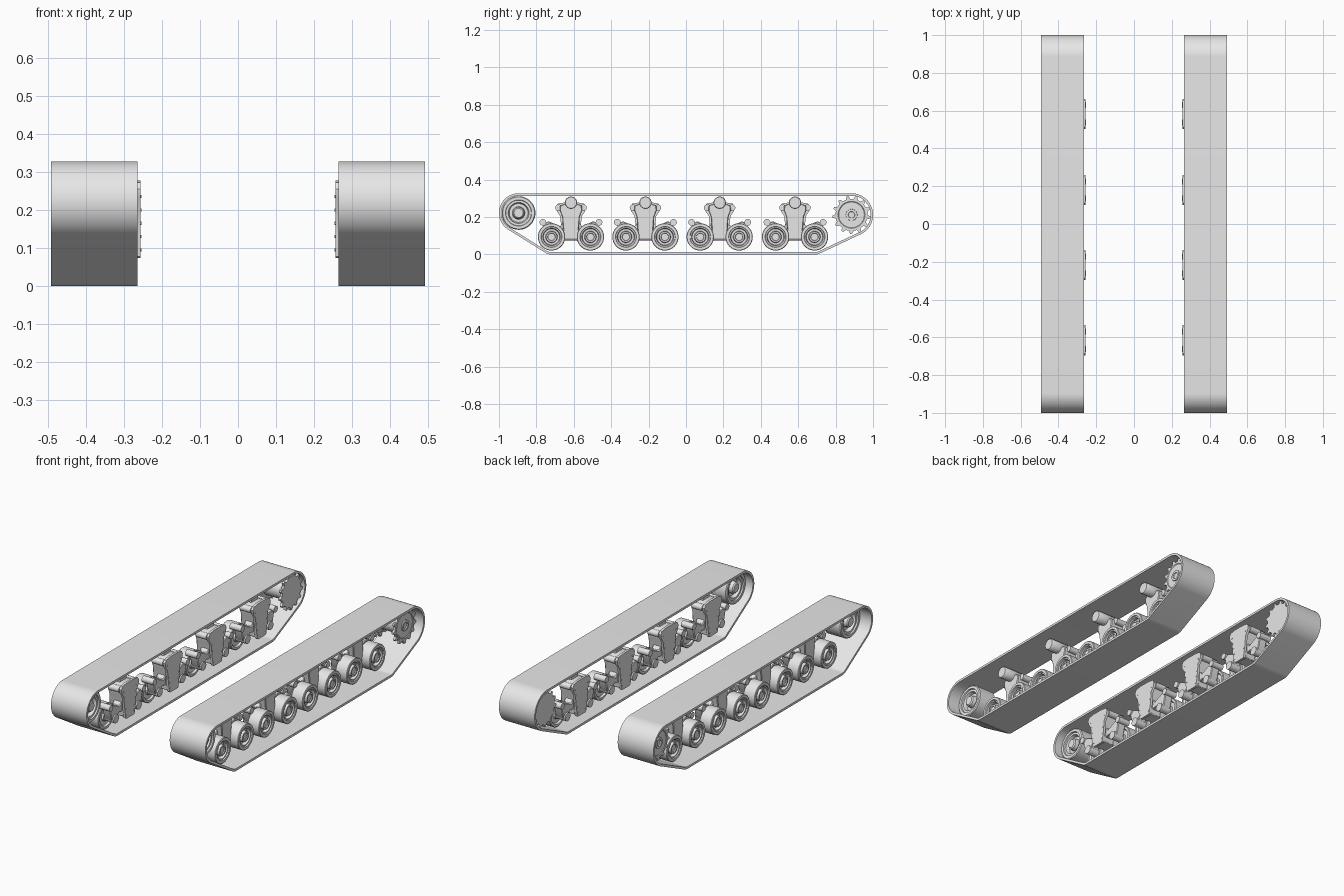
import bpy
import bmesh
from math import sin, cos, pi, tau
from mathutils import Matrix, Vector

cube = bpy.data.objects.get("Cube")
if cube:
    bpy.data.objects.remove(cube)

grey = bpy.data.materials.new("plain grey")
grey.use_nodes = True
grey.diffuse_color = (0.8, 0.8, 0.8, 1)
grey.node_tree.nodes["Principled BSDF"].inputs["Base Color"].default_value = (0.8, 0.8, 0.8, 1)


def finish(name, bm, bevel=0):
    """Turn a bmesh of the +x side into an object mirrored to the other side."""
    bmesh.ops.remove_doubles(bm, verts=bm.verts, dist=0.0001)
    bmesh.ops.recalc_face_normals(bm, faces=bm.faces)
    mesh = bpy.data.meshes.new(name)
    bm.to_mesh(mesh)
    bm.free()
    mesh.materials.append(grey)
    obj = bpy.data.objects.new(name, mesh)
    bpy.context.collection.objects.link(obj)
    if bevel:
        mod = obj.modifiers.new("Bevel", "BEVEL")
        mod.width, mod.segments = bevel, 1
    obj.modifiers.new("Mirror", "MIRROR").use_mirror_merge = False
    bpy.ops.object.select_all(action="DESELECT")
    bpy.context.view_layer.objects.active = obj
    obj.select_set(True)
    bpy.ops.object.shade_smooth_by_angle(angle=0.6)
    return obj


def lathe(bm, profile, y, z, steps=40):
    """Spin (x, radius) points around an axis parallel to x."""
    verts = [bm.verts.new((x, y, z + r)) for x, r in profile]
    edges = [bm.edges.new(pair) for pair in zip(verts, verts[1:])]
    bmesh.ops.spin(bm, geom=verts + edges, cent=(0, y, z), axis=(1, 0, 0),
                   angle=tau, steps=steps, use_merge=True)


def slab(bm, outline, x0, x1):
    """Extrude a (y, z) outline from x0 to x1."""
    face = bm.faces.new([bm.verts.new((x0, y, z)) for y, z in outline])
    new = bmesh.ops.extrude_face_region(bm, geom=[face])["geom"]
    moved = [v for v in new if isinstance(v, bmesh.types.BMVert)]
    bmesh.ops.translate(bm, verts=moved, vec=(x1 - x0, 0, 0))


def symmetric(half, y):
    """Full outline around y from (half width, z) points listed top to bottom."""
    return [(y + w, z) for w, z in half] + [(y - w, z) for w, z in reversed(half)]


# Track belt: a thin band wrapped around four circles (y, z, radius)
IDLER, SPROCKET = (-0.895, 0.222), (0.885, 0.212)
circles = [(*IDLER, 0.105), (*SPROCKET, 0.115), (-0.72, 0.06, 0.06), (0.69, 0.06, 0.06)]
THICK = 0.013


def wrap(inset):
    path = []
    for i in range(144):
        a = tau * (i + 0.5) / 144
        y, z, r = max(circles, key=lambda c: c[0] * cos(a) + c[1] * sin(a) + c[2])
        path.append((y + (r - inset) * cos(a), z + (r - inset) * sin(a)))
    return path


bm = bmesh.new()
loops = [[bm.verts.new((x, y, z)) for y, z in wrap(inset)]
         for x, inset in ((0.265, 0), (0.492, 0), (0.492, THICK), (0.265, THICK))]
for k in range(4):
    a, b = loops[k], loops[(k + 1) % 4]
    for i in range(144):
        j = (i + 1) % 144
        bm.faces.new((a[i], a[j], b[j], b[i]))
finish("track_belt", bm)

# Road wheels with stepped rims and a hub cap
wheel = [(0.335, 0), (0.335, 0.028), (0.345, 0.03), (0.345, 0.052), (0.335, 0.058),
         (0.335, 0.070), (0.338, 0.073), (0.407, 0.073), (0.41, 0.070), (0.41, 0.056),
         (0.404, 0.054), (0.404, 0.047), (0.385, 0.043), (0.385, 0.032),
         (0.406, 0.029), (0.406, 0.021), (0.401, 0.019), (0.401, 0)]
BOGIES = (-0.615, -0.217, 0.18, 0.583)
HALF_BASE = 0.104
WHEEL_Z = 0.094
bm = bmesh.new()
for c in BOGIES:
    for side in (-1, 1):
        lathe(bm, wheel, c + side * HALF_BASE, WHEEL_Z)
finish("road_wheels", bm)

# Front idler wheel, dished on both faces
half = [(0.06, 0), (0.06, 0.024), (0.054, 0.03), (0.03, 0.034), (0.03, 0.05),
        (0.05, 0.056), (0.05, 0.068), (0.058, 0.07), (0.058, 0.085), (0.053, 0.09)]
idler = [(0.365 - x, r) for x, r in half] + [(0.365 + x, r) for x, r in reversed(half)]
bm = bmesh.new()
lathe(bm, idler, *IDLER, 48)
finish("idler_wheel", bm)

# Rear drive sprocket: waisted drum, outer dish and two toothed rings
TEETH = 13
drum = [(0.283, 0), (0.283, 0.075), (0.295, 0.075), (0.315, 0.052), (0.42, 0.052),
        (0.435, 0.078), (0.447, 0.08), (0.447, 0.072), (0.425, 0.045), (0.425, 0.034),
        (0.45, 0.03), (0.45, 0.018), (0.442, 0.016), (0.442, 0)]
bm = bmesh.new()
lathe(bm, drum, *SPROCKET, 48)
finish("drive_drum", bm)
gear = []
for i in range(TEETH):
    for step, r in ((0, 0.086), (0.42, 0.086), (0.6, 0.102), (0.82, 0.102)):
        a = tau * (i + step) / TEETH
        gear.append((SPROCKET[0] + r * cos(a), SPROCKET[1] + r * sin(a)))
bm = bmesh.new()
for x in (0.278, 0.43):
    slab(bm, gear, x, x + 0.014)
finish("sprocket_teeth", bm)

# Bogie suspension units
plate = [(0.035, 0.278), (0.07, 0.272), (0.08, 0.255), (0.076, 0.232),
         (0.058, 0.205), (0.05, 0.13), (0.04, 0.078), (0.034, 0.073)]
body = [(0.032, 0.272), (0.058, 0.262), (0.06, 0.235), (0.047, 0.2), (0.038, 0.08)]
arm = [(0.03, 0.185), (0.06, 0.15), (0.12, 0.178), (0.15, 0.16), (0.135, 0.10),
       (0.115, 0.075), (0.09, 0.08), (0.07, 0.115), (0.03, 0.11)]
plates, bodies, arms, bolts, rollers, pins = [bmesh.new() for _ in range(6)]
for c in BOGIES:
    slab(plates, symmetric(plate, c), 0.256, 0.27)
    slab(bodies, symmetric(body, c), 0.27, 0.36)
    # Bolt heads along the edges of the inner plate
    for side in (-1, 1):
        for t in range(5):
            lathe(bolts, [(0.2545, 0), (0.2545, 0.004), (0.257, 0.004)],
                  c + side * (0.034 + 0.006 * t), 0.095 + 0.035 * t, 8)
        # Rocker arm, shoulder pin and wheel axle
        slab(arms, [(c + side * w, z) for w, z in arm], 0.28, 0.33)
        for w, z, r, x1 in ((0.15, 0.172, 0.018, 0.345), (0.066, 0.25, 0.018, 0.34),
                            (HALF_BASE, WHEEL_Z, 0.024, 0.34)):
            lathe(pins, [(0.272, 0), (0.272, r), (x1, r), (x1, 0)], c + side * w, z, 20)
    # Return roller under the upper run of the belt
    lathe(rollers, [(0.3, 0), (0.3, 0.03), (0.305, 0.033), (0.42, 0.033),
                    (0.425, 0.03), (0.425, 0)], c, 0.277, 28)
finish("bogie_plates", plates)
finish("bogie_bodies", bodies, 0.004)
finish("bogie_arms", arms, 0.004)
finish("plate_bolts", bolts)
finish("return_rollers", rollers)
finish("bogie_pins", pins)
